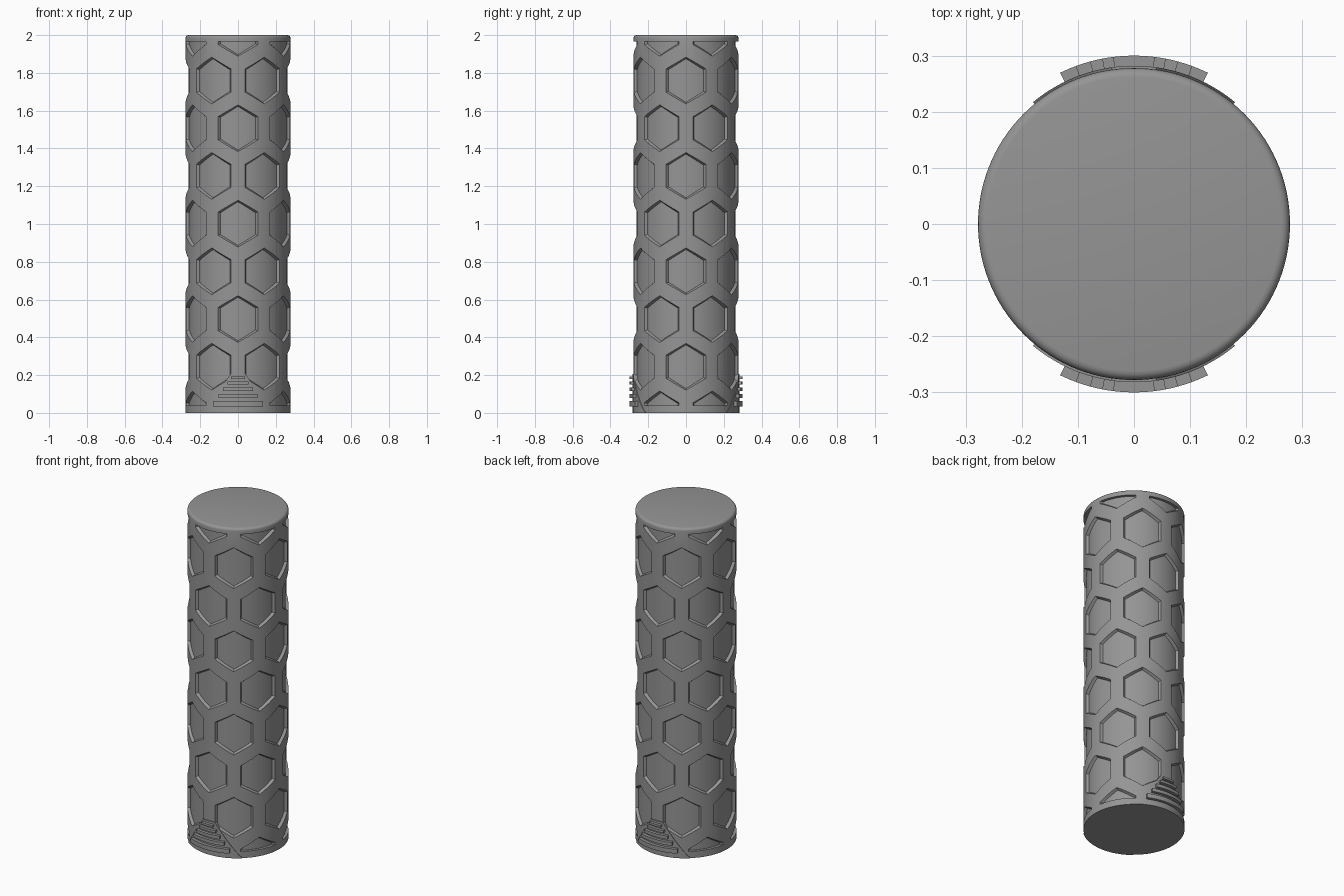
import bpy, bmesh, math

RADIUS, FLOOR, HEIGHT = 0.278, 0.262, 2.0
PANEL_R, PANEL_TOP, PANEL_BASE, PANEL_TIP = 0.282, 0.205, 0.18, 0.04

cube = bpy.data.objects.get("Cube")
if cube:
    bpy.data.objects.remove(cube, do_unlink=True)

grey = bpy.data.materials.new("rubber_grey")
grey.use_nodes = True
grey.diffuse_color = (0.3, 0.3, 0.3, 1)
grey.node_tree.nodes["Principled BSDF"].inputs["Base Color"].default_value = (0.3, 0.3, 0.3, 1)


def make_object(name, bm):
    bmesh.ops.recalc_face_normals(bm, faces=bm.faces)
    mesh = bpy.data.meshes.new(name)
    bm.to_mesh(mesh)
    bm.free()
    mesh.materials.append(grey)
    obj = bpy.data.objects.new(name, mesh)
    bpy.context.collection.objects.link(obj)
    return obj


def wrapped_block(bm, columns):
    """Solid curved round the axis; a column is a loop of (angle, radius, z)."""
    loops = [[bm.verts.new((r * math.sin(a), -r * math.cos(a), z)) for a, r, z in col]
             for col in columns]
    for one, two in zip(loops, loops[1:]):
        for i in range(4):
            j = (i + 1) % 4
            bm.faces.new((one[i], one[j], two[j], two[i]))
    bm.faces.new(loops[0])
    bm.faces.new(reversed(loops[-1]))


def hex_pocket(bm, angle, zc, low, high):
    """Hexagonal recess with sloping walls and a curved floor."""
    outer_r = 0.29
    half_angle, tip, shoulder, steps = math.radians(22.2), 0.124, 0.062, 16
    columns = []
    for i in range(steps + 1):
        t = 2 * i / steps - 1
        col = []
        for r, scale in ((FLOOR, 0.93), (outer_r, 1.05)):
            h = scale * (tip - (tip - shoulder) * abs(t))
            a = angle + t * half_angle * scale
            ends = [(a, r, max(low, zc - h)), (a, r, min(high, zc + h))]
            col += ends if r == FLOOR else ends[::-1]
        columns.append(col)
    wrapped_block(bm, columns)


def flat_band(bm, turn, half_width, r_in, r_out, low, top_at, steps=36):
    """Curved plate whose upper edge follows top_at(x)."""
    columns = []
    for i in range(steps + 1):
        x = half_width * (2 * i / steps - 1)
        a = turn + math.asin(x / PANEL_R)
        z = top_at(x)
        columns.append([(a, r_in, low), (a, r_in, z), (a, r_out, z), (a, r_out, low)])
    wrapped_block(bm, columns)


def cut(target, cutter):
    mod = target.modifiers.new("cut", "BOOLEAN")
    mod.operation, mod.solver, mod.object = "DIFFERENCE", "EXACT", cutter
    bpy.context.view_layer.objects.active = target
    bpy.ops.object.modifier_apply(modifier=mod.name)


# Main round body with a softened top rim
bm = bmesh.new()
bmesh.ops.create_cone(bm, cap_ends=True, segments=120, radius1=RADIUS, radius2=RADIUS, depth=HEIGHT)
bmesh.ops.translate(bm, verts=bm.verts, vec=(0, 0, HEIGHT / 2))
rim = [e for e in bm.edges if all(v.co.z > HEIGHT - 0.01 for v in e.verts)]
bmesh.ops.bevel(bm, geom=rim, offset=0.016, segments=4, profile=0.5, affect="EDGES")
body = make_object("grip_body", bm)

# Staggered rows of hexagonal pockets
bm = bmesh.new()
for row in range(9):
    for k in range(6):
        if row == 0 and k % 3 == 0:
            continue  # covered by the vent panels
        hex_pocket(bm, math.radians(60 * k + 30 * (row % 2)), -0.008 + 0.2525 * row, 0.04, 1.965)
pockets = make_object("pocket_cutter", bm)


# Raised tapering vent panels at the front and back of the base
def panel_top(x):
    slope = PANEL_TOP / (PANEL_BASE - PANEL_TIP)
    return max(0.004, PANEL_TOP - slope * max(0, abs(x) - PANEL_TIP))


panels = []
for name, turn in (("front_vent_panel", 0), ("back_vent_panel", math.pi)):
    bm = bmesh.new()
    flat_band(bm, turn, PANEL_BASE, 0.25, PANEL_R, 0.0, panel_top)
    panels.append(make_object(name, bm))

# Horizontal vent slots
bm = bmesh.new()
for turn in (0, math.pi):
    for low, high in ((0.035, 0.062), (0.08, 0.1), (0.115, 0.135), (0.15, 0.165), (0.179, 0.192)):
        edge = PANEL_TIP + (PANEL_TOP - high) * (PANEL_BASE - PANEL_TIP) / PANEL_TOP
        flat_band(bm, turn, edge - 0.014, 0.256, 0.3, low, lambda x: high, 16)
slots = make_object("slot_cutter", bm)

cut(body, pockets)
for part in [body] + panels:
    cut(part, slots)
for helper in (pockets, slots):
    bpy.data.objects.remove(helper, do_unlink=True)

# Smooth round surfaces, crisp edges
bpy.ops.object.select_all(action="DESELECT")
for part in [body] + panels:
    part.select_set(True)
bpy.context.view_layer.objects.active = body
bpy.ops.object.shade_smooth_by_angle(angle=math.radians(30))
